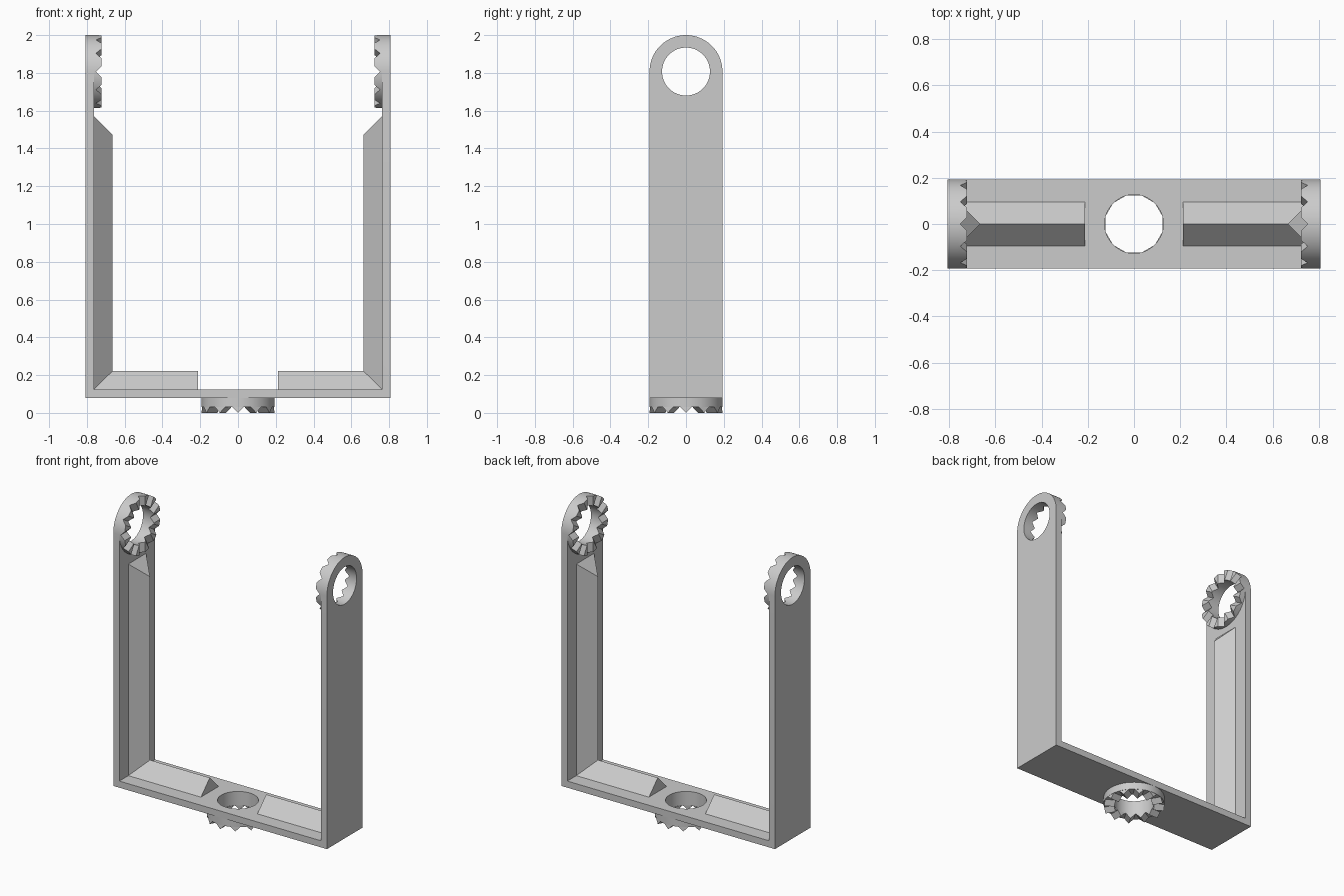
import bpy, bmesh, math
from mathutils import Matrix

if "Cube" in bpy.data.objects:
    bpy.data.objects.remove(bpy.data.objects["Cube"])

N = 64                       # round segments
HW, HOLE = 0.193, 0.127      # half width of the strap, hole radius
X_OUT, X_IN = 0.807, 0.762   # outer and inner faces of the arms
Z_LOW, Z_FLOOR, Z_EYE = 0.08, 0.125, 1.807
TOOTH = 0.03                 # tooth half width and height

grey = bpy.data.materials.new("grey_plastic")
grey.diffuse_color = (0.6, 0.6, 0.6, 1)
grey.use_nodes = True
grey.node_tree.nodes["Principled BSDF"].inputs["Base Color"].default_value = grey.diffuse_color


def make(name, bm):
    bmesh.ops.recalc_face_normals(bm, faces=bm.faces)
    me = bpy.data.meshes.new(name)
    bm.to_mesh(me)
    bm.free()
    me.materials.append(grey)
    ob = bpy.data.objects.new(name, me)
    bpy.context.collection.objects.link(ob)
    return ob


def prism(bm, a, b):
    """Solid between two matching polygons."""
    va, vb = [bm.verts.new(p) for p in a], [bm.verts.new(p) for p in b]
    n = len(a)
    bm.faces.new(va)
    bm.faces.new(vb[::-1])
    for i in range(n):
        j = (i + 1) % n
        bm.faces.new((va[i], vb[i], vb[j], va[j]))


def activate(ob):
    bpy.ops.object.select_all(action='DESELECT')
    ob.select_set(True)
    bpy.context.view_layer.objects.active = ob


def cut(ob, cutter, op='DIFFERENCE'):
    mod = ob.modifiers.new("cut", 'BOOLEAN')
    mod.operation, mod.object, mod.solver = op, cutter, 'EXACT'
    activate(ob)
    bpy.ops.object.modifier_apply(modifier=mod.name)
    bpy.data.objects.remove(cutter, do_unlink=True)


def smooth(ob):
    activate(ob)
    bpy.ops.object.shade_smooth_by_angle(angle=math.radians(25))


def circle(r, z):
    return [(r * math.cos(2 * math.pi * i / N), r * math.sin(2 * math.pi * i / N), z)
            for i in range(N)]


def rod(length, matrix):
    bm = bmesh.new()
    prism(bm, circle(HOLE, -length), circle(HOLE, length))
    bm.transform(matrix)
    return make("hole_cutter", bm)


# U-shaped frame, arms rounded at the top, drilled through both eyes and the floor
U = [(-X_OUT, Z_LOW), (X_OUT, Z_LOW), (X_OUT, 2.1), (X_IN, 2.1),
     (X_IN, Z_FLOOR), (-X_IN, Z_FLOOR), (-X_IN, 2.1), (-X_OUT, 2.1)]
bm = bmesh.new()
prism(bm, [(x, -HW, z) for x, z in U], [(x, HW, z) for x, z in U])
frame = make("frame", bm)
side = [(-HW, -0.1), (HW, -0.1)] + [
    (HW * math.cos(2 * math.pi * i / N), Z_EYE + HW * math.sin(2 * math.pi * i / N))
    for i in range(N // 2 + 1)]
bm = bmesh.new()
prism(bm, [(-1, y, z) for y, z in side], [(1, y, z) for y, z in side])
cut(frame, make("side_outline", bm), 'INTERSECT')
cut(frame, rod(1, Matrix.Translation((0, 0, Z_EYE)) @ Matrix.Rotation(math.pi / 2, 4, 'Y')))
cut(frame, rod(0.5, Matrix.Identity(4)))
smooth(frame)


def ring(bm, h):
    """Tube standing on local z = 0, closed all round."""
    loops = [[bm.verts.new(p) for p in circle(r, z)]
             for r, z in ((HW, 0), (HW, h), (HOLE, h), (HOLE, 0))]
    for k in range(4):
        a, b = loops[k], loops[(k + 1) % 4]
        for i in range(N):
            j = (i + 1) % N
            bm.faces.new((a[i], a[j], b[j], b[i]))


def wedges(bm, r0, r1, w, z_base, z_tip):
    """Twelve radial triangular bars."""
    for k in range(12):
        rot = Matrix.Rotation(k * math.pi / 6, 3, 'Z')
        ends = []
        for r in (r0, r1):
            c = math.sqrt(r * r - w * w)
            tri = ((c, -w, z_base), (c, w, z_base), (r, 0, z_tip))
            ends.append([rot @ Matrix(((1, 0, 0), (0, 1, 0), (0, 0, 1))) @ v
                         for v in map(lambda p: Matrix.Translation(p).to_translation(), tri)])
        prism(bm, *ends)


# Notched rings on the inside of both arms
for name, s in (("right", 1), ("left", -1)):
    h = X_IN - 0.722
    bm = bmesh.new()
    ring(bm, h)
    eye = make(name + "_notched_ring", bm)
    bm = bmesh.new()
    wedges(bm, 0.122, 0.23, TOOTH + 0.002, h + 0.002, h - TOOTH)
    cut(eye, make("notch_cutter", bm))
    eye.data.transform(Matrix.Translation((s * X_IN, 0, Z_EYE))
                       @ Matrix.Rotation(-s * math.pi / 2, 4, 'Y'))
    smooth(eye)

# Toothed ring under the floor
bm = bmesh.new()
ring(bm, Z_LOW - TOOTH)
wedges(bm, HOLE, HW, TOOTH, Z_LOW - TOOTH, Z_LOW)
foot = make("bottom_toothed_ring", bm)
foot.data.transform(Matrix.Translation((0, 0, Z_LOW)) @ Matrix.Rotation(math.pi, 4, 'X'))
smooth(foot)

# Mitred triangular stiffening ribs along the floor and up each arm
base = [(0.213, Z_FLOOR), (X_IN, Z_FLOOR), (X_IN, 1.57)]
apex = [(0.213, 0.221), (0.665, 0.221), (0.665, 1.473)]
for name, s in (("right", 1), ("left", -1)):
    bm = bmesh.new()
    rows = [[bm.verts.new((s * x, y, z)) for x, z in path]
            for path, y in ((base, -0.096), (apex, 0), (base, 0.096))]
    for a, b in zip(rows, rows[1:]):
        for i in range(2):
            bm.faces.new((a[i], a[i + 1], b[i + 1], b[i]))
    for i in (0, 2):
        bm.faces.new([r[i] for r in rows])
    for i in range(2):
        bm.faces.new((rows[2][i], rows[2][i + 1], rows[0][i + 1], rows[0][i]))
    make(name + "_rib", bm)
